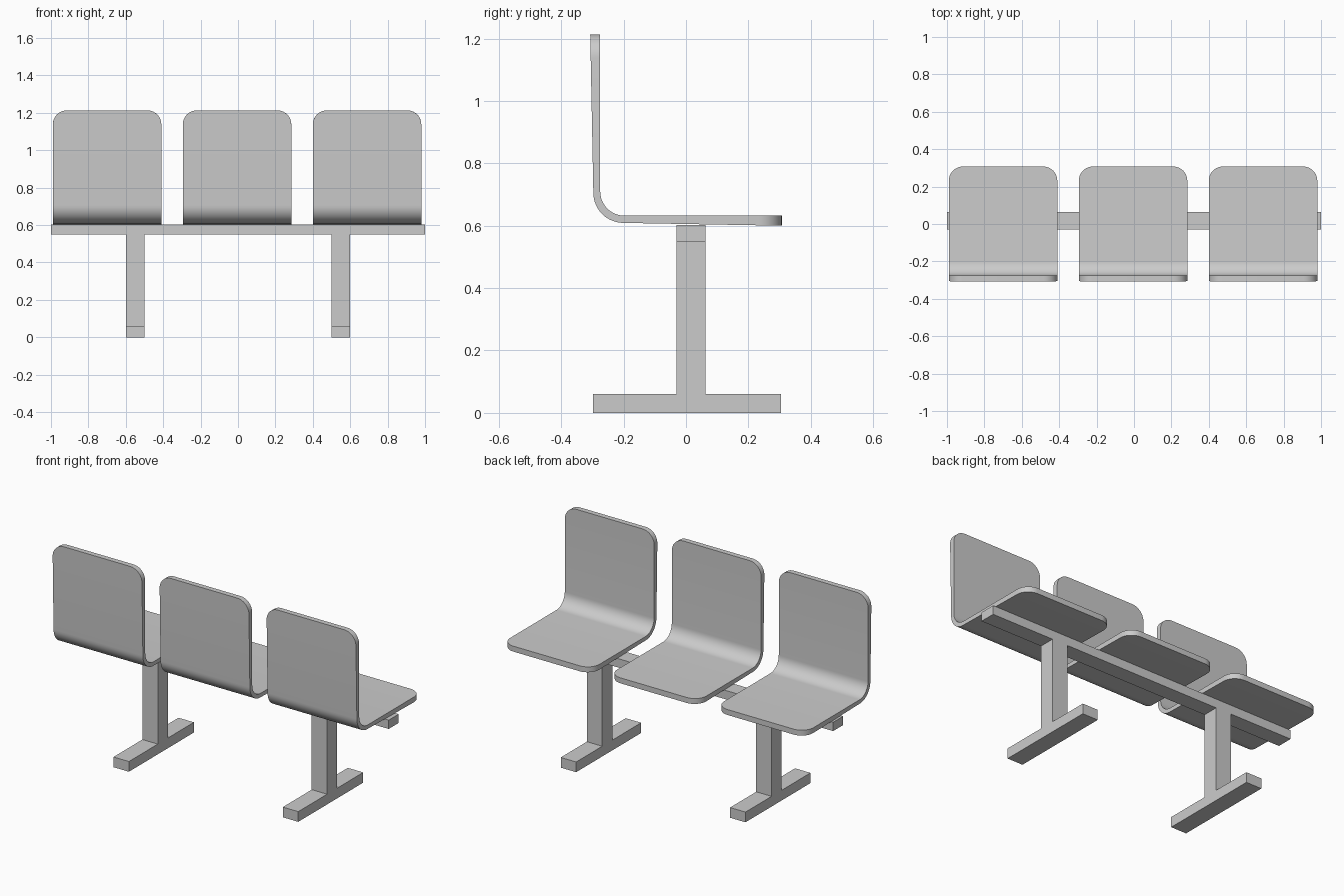
import bpy, bmesh
from math import sin, cos, pi

if "Cube" in bpy.data.objects:
    bpy.data.objects.remove(bpy.data.objects["Cube"])


def box(name, x, y, z):
    bpy.ops.mesh.primitive_cube_add(
        size=1, location=[(r[0] + r[1]) / 2 for r in (x, y, z)])
    o = bpy.context.object
    o.name = name
    o.scale = [r[1] - r[0] for r in (x, y, z)]
    bpy.ops.object.transform_apply(location=False, rotation=False, scale=True)
    return o


def lerp(a, b, t):
    return tuple(p + (q - p) * t for p, q in zip(a, b))


def shell_mesh(half=0.29, r=0.075, n=10):
    """Bent seat shell: stations of (inner yz, outer yz, half width)."""
    st = []
    # backrest from the rounded top corners down to the bend
    top_in, top_out = (-0.276, 1.213), (-0.307, 1.213)
    low_in, low_out = (-0.275, 0.71), (-0.297, 0.705)
    for i in range(n + 1):
        a = i / n * pi / 2
        t = r * (1 - cos(a)) / 0.505
        st.append((lerp(top_in, low_in, t), lerp(top_out, low_out, t),
                   half - r + r * sin(a)))
    # bend between backrest and seat
    for i in range(13):
        a = i / 12 * pi / 2
        st.append(((-0.197 - 0.078 * cos(a), 0.71 - 0.078 * sin(a)),
                   (-0.2 - 0.097 * cos(a), 0.705 - 0.096 * sin(a)), half))
    # seat out to the rounded front corners
    back_in, back_out = st[-1][0], st[-1][1]
    front_in, front_out = (0.307, 0.632), (0.307, 0.60)
    for i in range(n + 1):
        a = i / n * pi / 2
        t = 1 - r * (1 - sin(a)) / 0.505
        st.append((lerp(back_in, front_in, t), lerp(back_out, front_out, t),
                   half - r + r * cos(a)))
    bm = bmesh.new()
    rings = [[bm.verts.new((sx * w, *p)) for sx, p in
              ((-1, a), (1, a), (1, b), (-1, b))] for a, b, w in st]
    for p, q in zip(rings, rings[1:]):
        for k in range(4):
            j = (k + 1) % 4
            bm.faces.new((p[k], p[j], q[j], q[k]))
    bm.faces.new(rings[0])
    bm.faces.new(rings[-1])
    bmesh.ops.recalc_face_normals(bm, faces=bm.faces)
    me = bpy.data.meshes.new("seat_shell")
    bm.to_mesh(me)
    bm.free()
    return me


# support beam
box("support_beam", (-1, 1), (-0.03, 0.063), (0.55, 0.602))

# legs and floor feet
for side, x in (("left", -0.55), ("right", 0.55)):
    box(side + "_leg", (x - 0.05, x + 0.05), (-0.03, 0.063), (0.06, 0.55))
    box(side + "_foot", (x - 0.05, x + 0.05), (-0.298, 0.305), (0, 0.06))

# three seat shells
shell = shell_mesh()
for name, x in (("left", -0.7), ("middle", -0.005), ("right", 0.69)):
    o = bpy.data.objects.new(name + "_seat", shell)
    bpy.context.collection.objects.link(o)
    o.location.x = x
bpy.ops.object.select_all(action='DESELECT')
o.select_set(True)
bpy.context.view_layer.objects.active = o
bpy.ops.object.shade_smooth_by_angle(angle=pi / 6)
